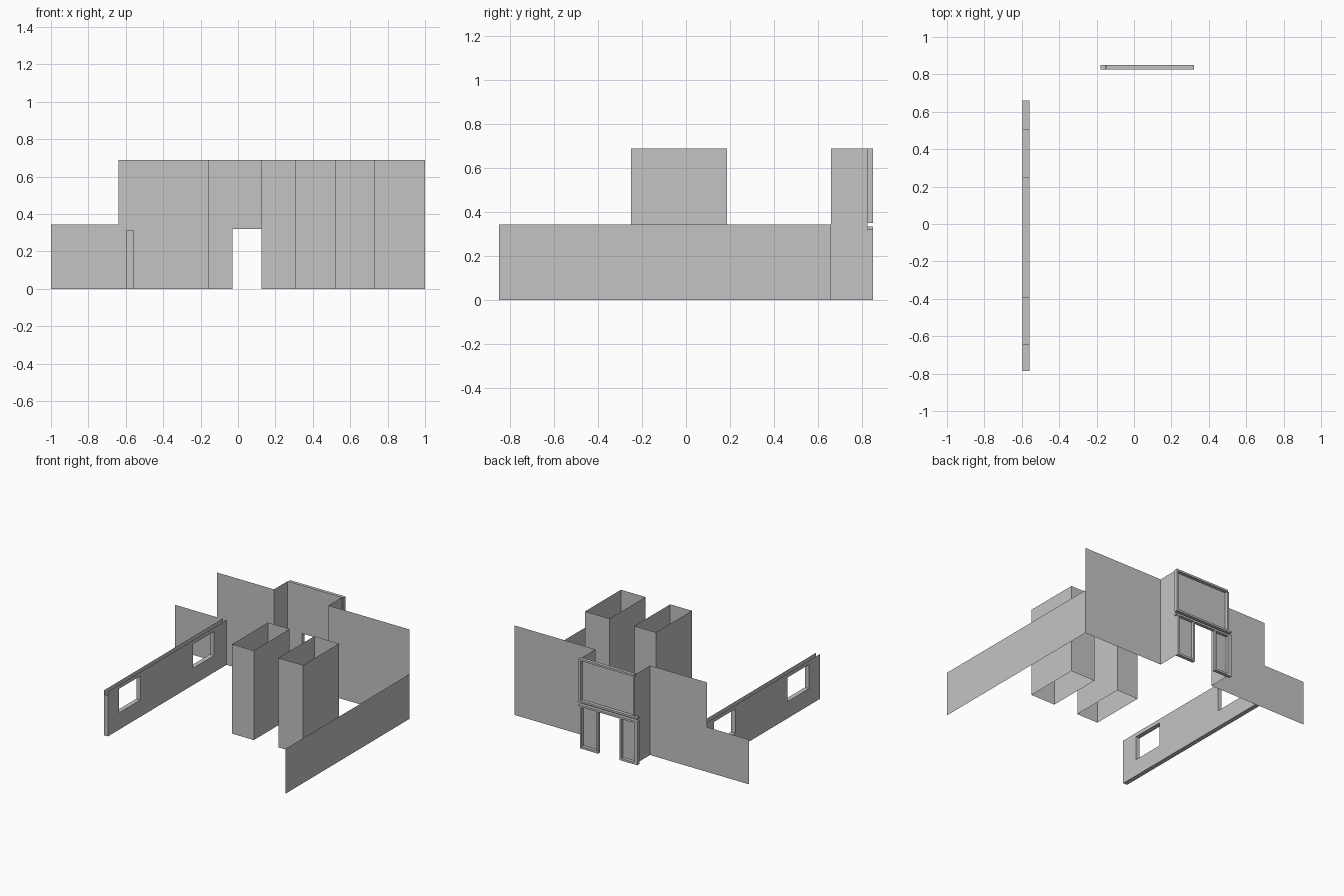
import bpy, bmesh

old = bpy.data.objects.get("Cube")
if old:
    bpy.data.objects.remove(old, do_unlink=True)

plaster = bpy.data.materials.new("plain_grey")
plaster.use_nodes = True
grey = (0.55, 0.55, 0.55, 1)
plaster.diffuse_color = grey
plaster.node_tree.nodes["Principled BSDF"].inputs["Base Color"].default_value = grey


def finish(name, bm):
    bmesh.ops.remove_doubles(bm, verts=bm.verts, dist=0.0005)
    mesh = bpy.data.meshes.new(name)
    bm.to_mesh(mesh)
    bm.free()
    mesh.materials.append(plaster)
    obj = bpy.data.objects.new(name, mesh)
    bpy.context.collection.objects.link(obj)
    return obj


def quad(bm, *points):
    bm.faces.new([bm.verts.new(p) for p in points])


def upright(bm, a, b, z0, z1):
    """Vertical sheet standing between two plan points."""
    quad(bm, (*a, z0), (*b, z0), (*b, z1), (*a, z1))


def flat(bm, x0, x1, y0, y1, z):
    quad(bm, (x0, y0, z), (x1, y0, z), (x1, y1, z), (x0, y1, z))


def sheet(name, a, b, z0, z1):
    bm = bmesh.new()
    upright(bm, a, b, z0, z1)
    return finish(name, bm)


def box(name, x0, x1, y0, y1, z0, z1, capped=True):
    bm = bmesh.new()
    corners = [(x0, y0), (x1, y0), (x1, y1), (x0, y1)]
    for i, c in enumerate(corners):
        upright(bm, c, corners[(i + 1) % 4], z0, z1)
    if capped:
        flat(bm, x0, x1, y0, y1, z1)
        quad(bm, (x0, y1, z0), (x1, y1, z0), (x1, y0, z0), (x0, y0, z0))
    return finish(name, bm)


LOW, TALL, DOOR = 0.345, 0.69, 0.32
BACK, ALCOVE, OUT = 0.66, 0.825, 0.85
AL, AR = -0.155, 0.31          # alcove sides
DL, DR = -0.03, 0.155          # doorway sides

# Outer room walls
sheet("side_wall", (1, BACK), (1, -0.85), 0, LOW)
sheet("back_wall_right", (1, BACK), (AR, BACK), 0, TALL)
sheet("back_wall_left", (-0.64, BACK), (AL, BACK), 0, TALL)
sheet("back_wall_low", (-1, BACK), (-0.64, BACK), 0, LOW)

# Open rectangular shafts
for name, x0, x1 in (("shaft_left", 0.125, 0.31), ("shaft_right", 0.52, 0.73)):
    box(name, x0, x1, -0.25, 0.187, 0, TALL, capped=False)

# Hollow wall with two windows, open along its top
bm = bmesh.new()
XO, XI = -0.595, -0.56
SILL, HEAD = 0.13, 0.315
ys = [-0.785, -0.647, -0.389, 0.249, 0.507, BACK]
zs = [0, SILL, HEAD, LOW]
for x in (XO, XI):
    for i in range(5):
        for j in range(3):
            if j == 1 and i % 2:
                continue
            ends = [(x, ys[i]), (x, ys[i + 1])]
            if x == XO:
                ends.reverse()
            upright(bm, *ends, zs[j], zs[j + 1])
for i in (1, 3):
    for z in (SILL, HEAD):
        flat(bm, XO, XI, ys[i], ys[i + 1], z)
    for y in ys[i:i + 2]:
        upright(bm, (XO, y), (XI, y), SILL, HEAD)
for y in (ys[0], ys[-1]):
    upright(bm, (XO, y), (XI, y), 0, HEAD)
flat(bm, XO, XI, ys[0], ys[-1], 0)
finish("window_wall", bm)

# Entrance alcove
for name, x in (("alcove_side_left", AL), ("alcove_side_right", AR)):
    sheet(name, (x, BACK), (x, ALCOVE), 0, TALL)
sheet("entrance_header", (AL, ALCOVE), (AR, ALCOVE), DOOR, TALL)
sheet("entrance_panel_left", (AL, ALCOVE), (DL, ALCOVE), 0, DOOR)
sheet("entrance_panel_right", (DR, ALCOVE), (AR, ALCOVE), 0, DOOR)

# Raised trim around the entrance
trims = {
    "trim_top": (-0.15, 0.32, 0.675, TALL),
    "trim_rail_upper": (-0.18, 0.32, 0.352, 0.367),
    "trim_rail_lower": (-0.18, 0.32, DOOR, 0.335),
    "trim_post_upper_left": (AL, -0.143, 0.367, 0.675),
    "trim_post_upper_right": (0.305, 0.32, 0.367, 0.675),
    "trim_post_lower_left": (-0.18, -0.15, 0, DOOR),
    "trim_post_lower_right": (0.295, AR, 0, DOOR),
    "trim_jamb_left": (-0.042, DL, 0, DOOR),
    "trim_jamb_right": (DR, 0.167, 0, DOOR),
    "trim_base_left": (-0.15, -0.042, 0, 0.015),
    "trim_base_right": (0.167, 0.295, 0, 0.015),
}
for name, (x0, x1, z0, z1) in trims.items():
    box(name, x0, x1, ALCOVE, OUT, z0, z1)
